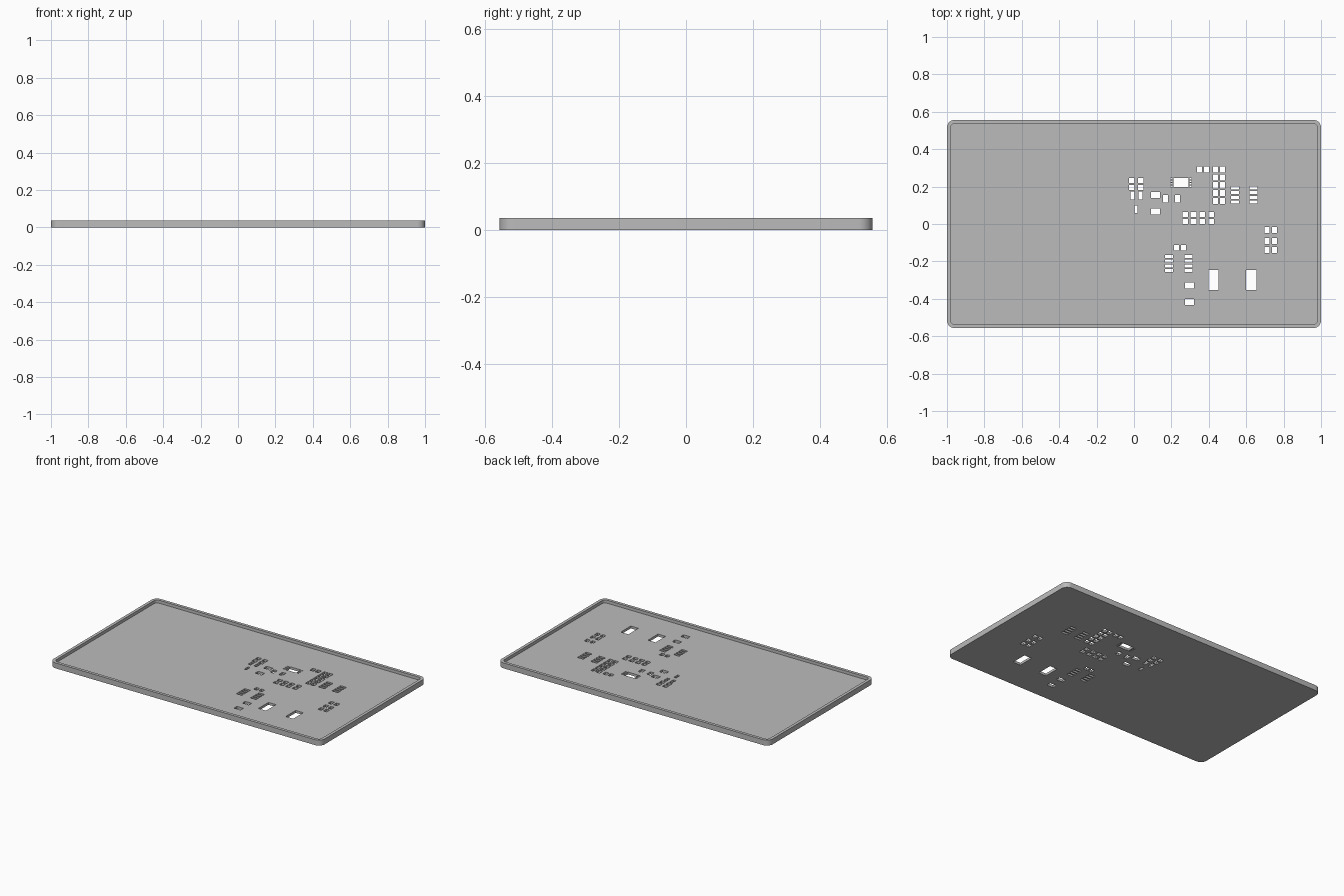
import bpy
import bmesh
from math import cos, sin, pi, radians
from mathutils import Matrix

cube = bpy.data.objects.get("Cube")
if cube:
    bpy.data.objects.remove(cube, do_unlink=True)

HALF_X, HALF_Y, HEIGHT = 1.0, 0.557, 0.036
RIM, FLOOR, RADIUS = 0.02, 0.016, 0.042
CORNER_STEPS = 8

grey = bpy.data.materials.new("plain grey")
grey.use_nodes = True
colour = (0.5, 0.5, 0.5, 1)
grey.diffuse_color = colour
grey.node_tree.nodes["Principled BSDF"].inputs["Base Color"].default_value = colour


def make_object(name, bm):
    bmesh.ops.recalc_face_normals(bm, faces=bm.faces)
    mesh = bpy.data.meshes.new(name)
    bm.to_mesh(mesh)
    bm.free()
    mesh.materials.append(grey)
    obj = bpy.data.objects.new(name, mesh)
    bpy.context.collection.objects.link(obj)
    return obj


def rounded_loop(bm, inset, z):
    """Ring of vertices around a rounded rectangle."""
    radius = RADIUS - inset
    cx, cy = HALF_X - RADIUS, HALF_Y - RADIUS
    ring = []
    for quarter, (sx, sy) in enumerate([(1, 1), (-1, 1), (-1, -1), (1, -1)]):
        for step in range(CORNER_STEPS + 1):
            a = (quarter + step / CORNER_STEPS) * pi / 2
            ring.append(bm.verts.new((sx * cx + radius * cos(a),
                                      sy * cy + radius * sin(a), z)))
    return ring


# Shallow tray: outer wall, rim, inner wall and floor
bm = bmesh.new()
rings = [rounded_loop(bm, inset, z) for inset, z in
         [(0, 0), (0, HEIGHT), (RIM, HEIGHT), (RIM, FLOOR)]]
for lower, upper in zip(rings, rings[1:]):
    for i in range(len(lower)):
        j = (i + 1) % len(lower)
        bm.faces.new((lower[i], lower[j], upper[j], upper[i]))
bm.faces.new(rings[0])
bm.faces.new(rings[-1])
tray = make_object("stencil_tray", bm)


def spread(first, last, count):
    return [first + (last - first) * i / (count - 1) for i in range(count)]


# Aperture groups: columns, rows, width, depth
groups = [
    # small pads on the left
    ([-.011, .037], [.232, .195], .03, .026),
    ([-.008, .035], [.152], .02, .042),
    ([.012], [.08], .016, .04),
    # pads beside the chip
    ([.115], [.155, .067], .048, .032),
    ([.168, .232], [.136], .026, .04),
    # chip pad and its pins
    ([.251], [.222], .08, .05),
    ([.2, .302], spread(.242, .202, 4), .012, .007),
    # pad column and row behind
    ([.35, .388], [.291], .026, .032),
    ([.436, .473], spread(.291, .123, 5), .028, .033),
    ([.273, .318, .364, .414], [.051, .013], .03, .025),
    # two chips with four pins a side
    ([.54, .639], spread(.193, .117, 4), .045, .016),
    ([.187, .291], spread(-.174, -.248, 4), .042, .016),
    # pads on the far right
    ([.711, .751], [-.032, -.091, -.139], .025, .032),
    # pads at the front
    ([.227, .265], [-.128], .025, .03),
    ([.297], [-.329, -.417], .048, .03),
    ([.425, .626], [-.299], .056, .106),
]

# Cutter made of one box per aperture
bm = bmesh.new()
for columns, rows, width, depth in groups:
    for x in columns:
        for y in rows:
            bmesh.ops.create_cube(bm, size=1, matrix=Matrix.Translation((x, y, 0))
                                  @ Matrix.Diagonal((width, depth, .2, 1)))
cutter = make_object("aperture_cutter", bm)
cutter.hide_render = True

# Cut the apertures through the floor
cut = tray.modifiers.new("apertures", "BOOLEAN")
cut.operation = "DIFFERENCE"
cut.solver = "EXACT"
cut.object = cutter
bpy.ops.object.select_all(action="DESELECT")
tray.select_set(True)
bpy.context.view_layer.objects.active = tray
bpy.ops.object.modifier_apply(modifier=cut.name)
bpy.data.objects.remove(cutter, do_unlink=True)
bpy.ops.object.shade_smooth_by_angle(angle=radians(30))
